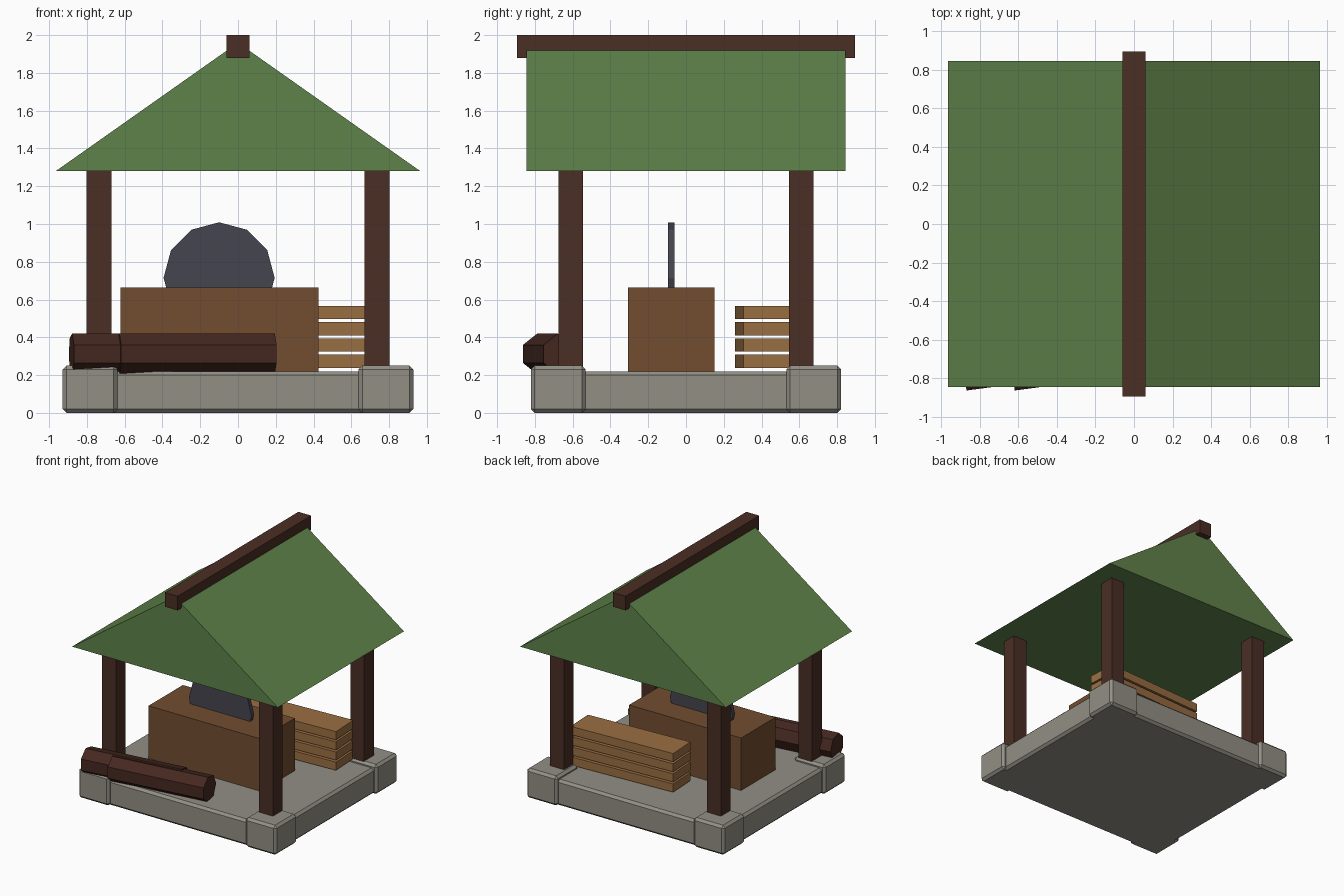
import bpy
import bmesh
from math import pi, radians
from mathutils import Matrix

start_cube = bpy.data.objects.get("Cube")
if start_cube:
    bpy.data.objects.remove(start_cube, do_unlink=True)


def material(name, *srgb):
    """Flat material from 8-bit sRGB values, stored as linear."""
    colour = [((c / 255 + 0.055) / 1.055) ** 2.4 for c in srgb] + [1]
    mat = bpy.data.materials.new(name)
    mat.use_nodes = True
    mat.diffuse_color = colour
    shader = mat.node_tree.nodes["Principled BSDF"]
    shader.inputs["Base Color"].default_value = colour
    shader.inputs["Roughness"].default_value = 0.9
    return mat


stone = material("grey stone", 146, 143, 133)
timber = material("dark timber", 74, 46, 36)
bark = material("dark bark", 69, 40, 32)
crate_wood = material("brown wood", 114, 77, 48)
plank_wood = material("light plank wood", 154, 111, 67)
steel = material("dark steel", 69, 69, 78)
roof_green = material("green roof", 95, 130, 74)


def finish(bm, name, mat):
    bmesh.ops.recalc_face_normals(bm, faces=bm.faces)
    mesh = bpy.data.meshes.new(name)
    bm.to_mesh(mesh)
    bm.free()
    mesh.materials.append(mat)
    obj = bpy.data.objects.new(name, mesh)
    bpy.context.collection.objects.link(obj)
    return obj


def box(name, mat, centre, size, turn=0, bevel=0):
    bm = bmesh.new()
    bmesh.ops.create_cube(bm, size=1, matrix=Matrix.Diagonal((*size, 1)))
    obj = finish(bm, name, mat)
    obj.location = centre
    obj.rotation_euler.z = turn
    if bevel:
        mod = obj.modifiers.new("chamfer", "BEVEL")
        mod.width = bevel
        mod.segments = 1
    return obj


def cylinder(name, mat, centre, sides, radius, depth, axis, spin=0, turn=0):
    """Low-poly cylinder lying along X or Y, spun about its own axis."""
    lay = Matrix.Rotation(pi / 2, 4, "Y" if axis == "X" else "X")
    bm = bmesh.new()
    bmesh.ops.create_cone(bm, cap_ends=True, segments=sides, radius1=radius,
                          radius2=radius, depth=depth,
                          matrix=lay @ Matrix.Rotation(spin, 4, "Z"))
    obj = finish(bm, name, mat)
    obj.location = centre
    obj.rotation_euler.z = turn
    return obj


# Stone floor
box("floor_slab", stone, (0, 0, 0.11), (1.8, 1.6, 0.22), bevel=0.02)

# Corner stones and posts
for side, sx in (("left", 1), ("right", -1)):
    for end, sy in (("front", -1), ("back", 1)):
        box(f"{end}_{side}_corner_stone", stone, (sx * 0.783, sy * 0.676, 0.125),
            (0.29, 0.29, 0.25), bevel=0.02)
        box(f"{end}_{side}_post", timber, (sx * 0.736, sy * 0.611, 0.75),
            (0.13, 0.13, 1.1))

# Gabled roof, a closed triangular prism
bm = bmesh.new()
gable = [bm.verts.new((x, -0.845, z))
         for x, z in ((-0.965, 1.28), (0.965, 1.28), (0, 1.96))]
face = bm.faces.new(gable)
extruded = bmesh.ops.extrude_face_region(bm, geom=[face], use_keep_orig=True)
back = [v for v in extruded["geom"] if isinstance(v, bmesh.types.BMVert)]
bmesh.ops.translate(bm, verts=back, vec=(0, 1.69, 0))
finish(bm, "roof", roof_green)

box("ridge_beam", timber, (0, 0, 1.94), (0.12, 1.79, 0.12))

# Workbench with a saw blade standing through its top
box("workbench", crate_wood, (-0.098, -0.078, 0.442), (1.05, 0.46, 0.446))
cylinder("saw_blade", steel, (-0.1, -0.078, 0.715), 12, 0.294, 0.035, "Y")

# Stack of planks
for i in range(4):
    box(f"plank_{i + 1}", plank_wood, (0.235, 0.407, 0.273 + i * 0.086),
        (0.93, 0.25, 0.07), turn=0.05)

# Two seven-sided logs at the front edge
for i, x in enumerate((-0.47, -0.22)):
    cylinder(f"log_{i + 1}", bark, (x, -0.71, 0.312), 7, 0.11, 0.83, "X",
             spin=0, turn=radians(7.6))
